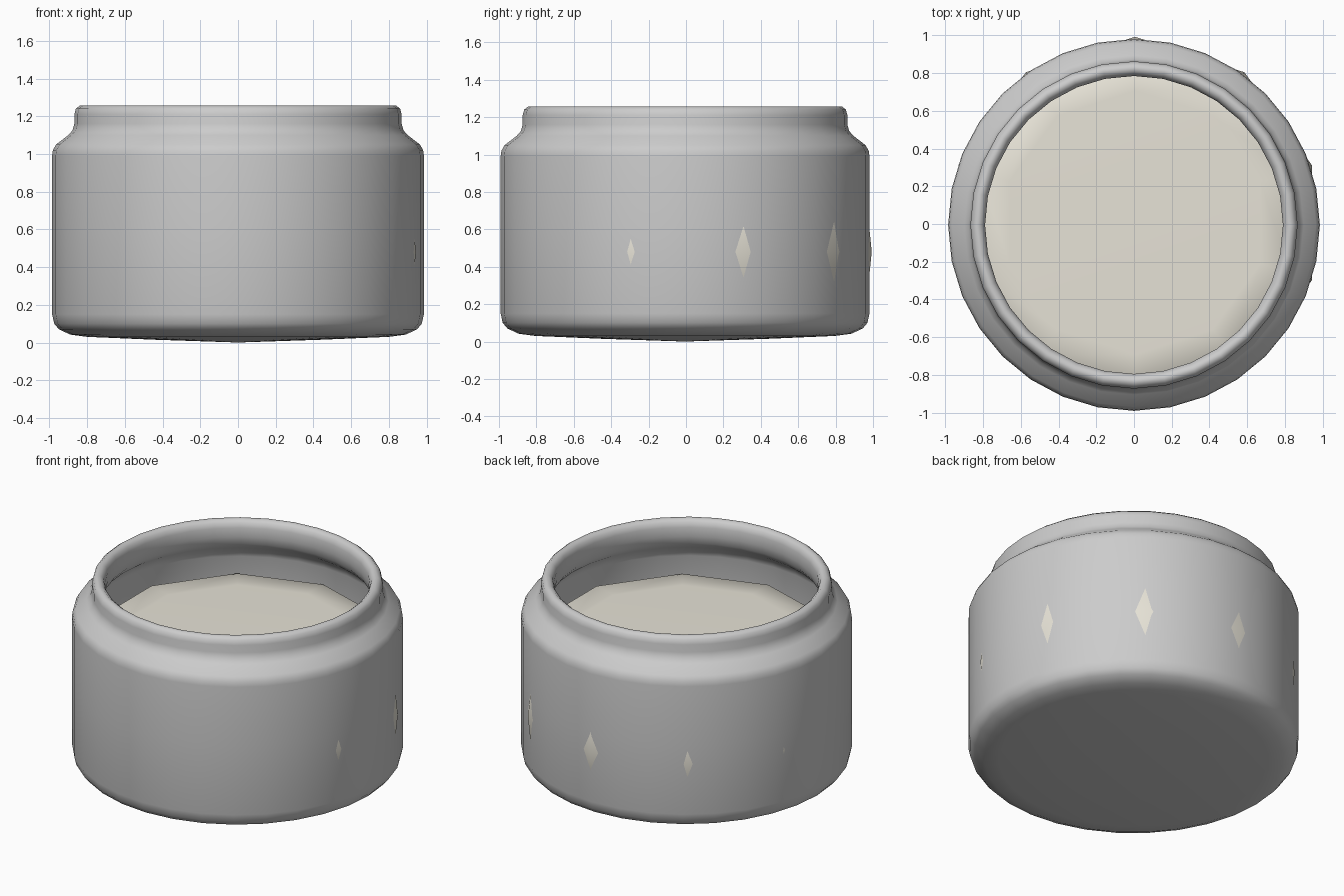
import bpy, bmesh, math

if "Cube" in bpy.data.objects:
    bpy.data.objects.remove(bpy.data.objects["Cube"])


def lathe(name, profile, sides, start=0.0, centre=(0, 0)):
    """Revolve (radius, z) points around z; zero radius makes a pole."""
    bm = bmesh.new()
    rings = []
    for r, z in profile:
        if r == 0:
            rings.append([bm.verts.new((centre[0], centre[1], z))] * sides)
        else:
            rings.append([bm.verts.new((centre[0] + r * math.cos(start + math.tau * i / sides),
                                        centre[1] + r * math.sin(start + math.tau * i / sides), z))
                          for i in range(sides)])
    for a, b in zip(rings, rings[1:]):
        for i in range(sides):
            j = (i + 1) % sides
            quad = dict.fromkeys((a[i], a[j], b[j], b[i]))
            bm.faces.new(list(quad))
    bmesh.ops.recalc_face_normals(bm, faces=bm.faces)
    for f in bm.faces:
        f.smooth = True
    mesh = bpy.data.meshes.new(name)
    bm.to_mesh(mesh)
    bm.free()
    obj = bpy.data.objects.new(name, mesh)
    bpy.context.collection.objects.link(obj)
    return obj


# Thick-walled jar: outside from the base up, over the rim, down the inside
jar_profile = [
    (0, 0.0), (0.45, 0.015), (0.80, 0.03), (0.89, 0.042), (0.95, 0.07), (0.975, 0.10),
    (0.986, 0.15), (0.986, 0.60), (0.986, 0.99), (0.982, 1.02), (0.965, 1.05),
    (0.90, 1.10), (0.878, 1.125), (0.868, 1.16), (0.868, 1.21), (0.86, 1.24),
    (0.84, 1.256), (0.82, 1.256), (0.80, 1.24), (0.79, 1.21),
    (0.79, 1.15), (0.80, 1.10), (0.83, 1.06), (0.89, 1.01), (0.905, 0.97),
    (0.905, 0.16), (0.87, 0.11), (0, 0.08),
]
lathe("jar", jar_profile, 32, 0.0, (0, -0.005))

# Ten-sided filling, slightly bulged so its corners poke through the jar wall
filling_profile = [
    (0, 0.09), (0.70, 0.09), (0.87, 0.10), (0.955, 0.17), (0.986, 0.48),
    (0.955, 0.79), (0.87, 0.87), (0.70, 0.875), (0, 0.875),
]
filling = lathe("filling", filling_profile, 10, math.radians(18), (0.006, 0.007))
cream = bpy.data.materials.new("cream")
cream.diffuse_color = (0.80, 0.77, 0.68, 1)
cream.use_nodes = True
cream.node_tree.nodes["Principled BSDF"].inputs["Base Color"].default_value = cream.diffuse_color
filling.data.materials.append(cream)
